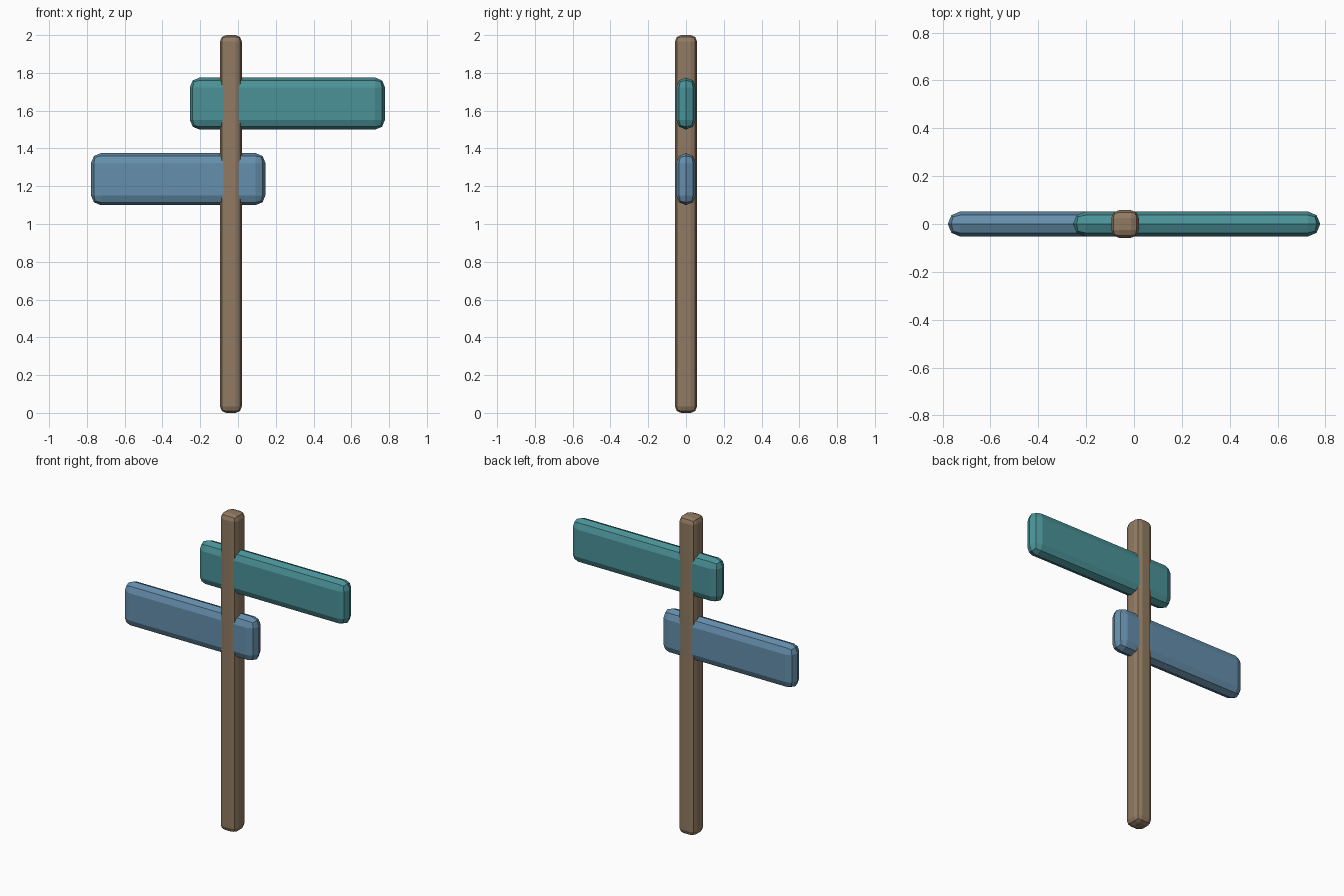
import bpy
import bmesh

cube = bpy.data.objects.get("Cube")
if cube:
    bpy.data.objects.remove(cube, do_unlink=True)


def material(name, rgb):
    mat = bpy.data.materials.new(name)
    mat.use_nodes = True
    color = (*rgb, 1.0)
    mat.diffuse_color = color
    mat.node_tree.nodes["Principled BSDF"].inputs["Base Color"].default_value = color
    return mat


def rounded_box(name, low, high, bevel, mat):
    """Box between two corners with a two-step bevel on every edge."""
    mesh = bpy.data.meshes.new(name)
    bm = bmesh.new()
    bmesh.ops.create_cube(bm, size=1.0)
    for v in bm.verts:
        v.co = [a + (c + 0.5) * (b - a) for a, b, c in zip(low, high, v.co)]
    bm.to_mesh(mesh)
    bm.free()
    mesh.materials.append(mat)
    obj = bpy.data.objects.new(name, mesh)
    bpy.context.collection.objects.link(obj)
    mod = obj.modifiers.new("Rounded edges", 'BEVEL')
    mod.width = bevel
    mod.segments = 2
    mod.limit_method = 'NONE'
    return obj


brown = material("brown wood", (0.285, 0.195, 0.122))
teal = material("teal paint", (0.069, 0.291, 0.314))
blue = material("blue paint", (0.130, 0.274, 0.413))

# Upright post
rounded_box("post", (-0.095, -0.058, 0.0), (0.02, 0.058, 2.0), 0.033, brown)

# Two boards pointing opposite ways
rounded_box("upper_board", (-0.255, -0.052, 1.5), (0.778, 0.052, 1.775), 0.0515, teal)
rounded_box("lower_board", (-0.778, -0.052, 1.1), (0.145, 0.052, 1.375), 0.0515, blue)
